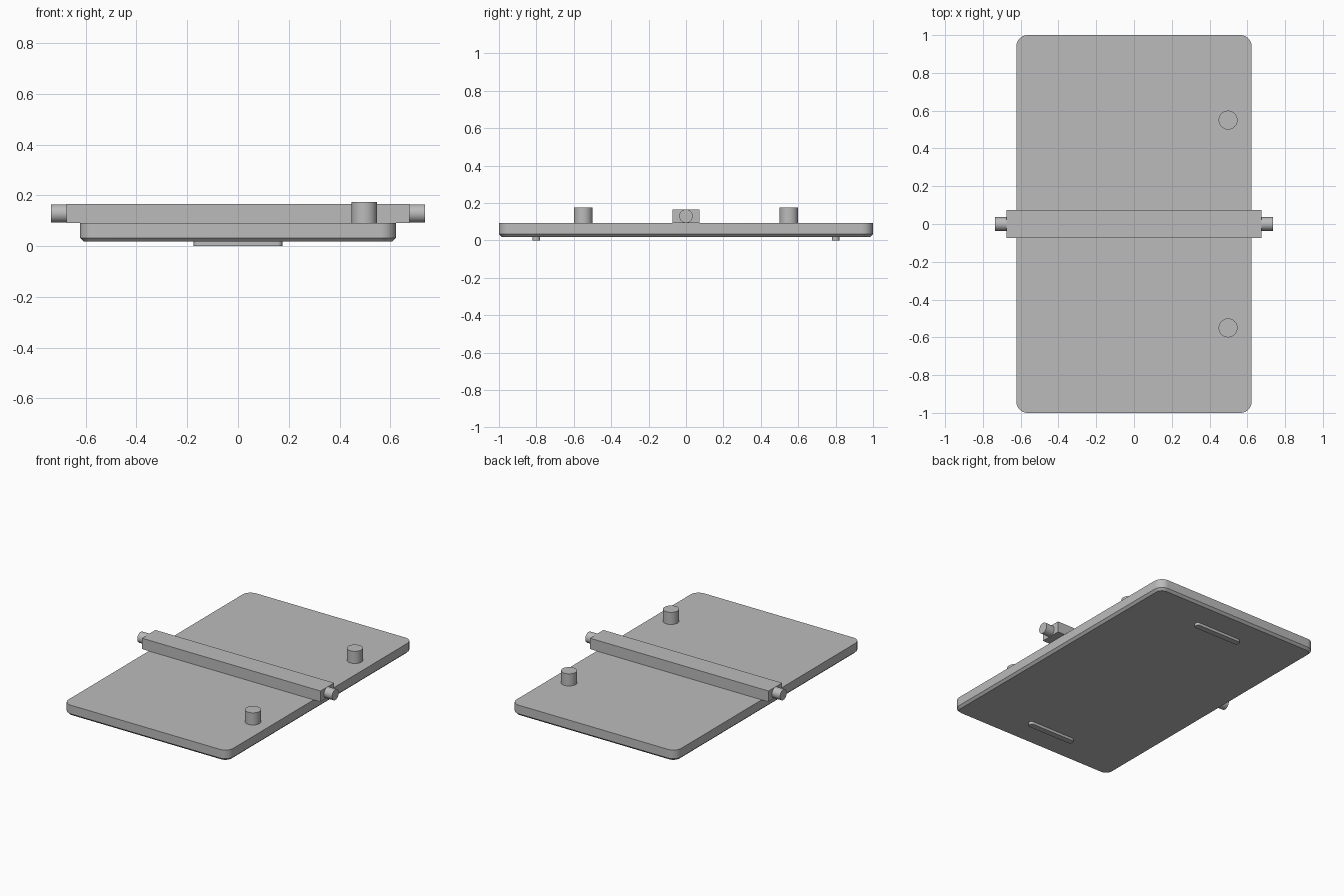
import bpy
import bmesh
from math import cos, sin, pi, radians
from mathutils import Matrix

cube = bpy.data.objects.get("Cube")
if cube:
    bpy.data.objects.remove(cube, do_unlink=True)

grey = bpy.data.materials.new("plain grey")
grey.use_nodes = True
COLOUR = (0.5, 0.5, 0.5, 1)
grey.diffuse_color = COLOUR
grey.node_tree.nodes["Principled BSDF"].inputs["Base Color"].default_value = COLOUR


def finish(name, bm):
    """Turn a bmesh into a smooth-by-angle object in the one colour."""
    bmesh.ops.recalc_face_normals(bm, faces=bm.faces)
    mesh = bpy.data.meshes.new(name)
    bm.to_mesh(mesh)
    bm.free()
    mesh.materials.append(grey)
    obj = bpy.data.objects.new(name, mesh)
    bpy.context.collection.objects.link(obj)
    bpy.ops.object.select_all(action="DESELECT")
    obj.select_set(True)
    bpy.context.view_layer.objects.active = obj
    bpy.ops.object.shade_smooth_by_angle(angle=radians(30))
    return obj


def rounded_slab(name, hx, hy, radius, levels, y=0, steps=10):
    """Rounded rectangle lofted through (height, inset) levels."""
    bm = bmesh.new()
    rings = []
    for z, inset in levels:
        r = radius - inset
        ring = []
        for quarter, (sx, sy) in enumerate([(1, 1), (-1, 1), (-1, -1), (1, -1)]):
            for i in range(steps + 1):
                a = (quarter + i / steps) * pi / 2
                ring.append(bm.verts.new((sx * (hx - radius) + r * cos(a),
                                          y + sy * (hy - radius) + r * sin(a), z)))
        rings.append(ring)
    for low, high in zip(rings, rings[1:]):
        for i in range(len(low)):
            j = (i + 1) % len(low)
            bm.faces.new((low[i], low[j], high[j], high[i]))
    bm.faces.new(rings[0])
    bm.faces.new(rings[-1])
    bmesh.ops.remove_doubles(bm, verts=bm.verts, dist=0.0001)
    return finish(name, bm)


def cylinder(name, radius, length, centre, along_x=False):
    bm = bmesh.new()
    turn = Matrix.Rotation(pi / 2 if along_x else 0, 4, "Y")
    bmesh.ops.create_cone(bm, cap_ends=True, segments=48, radius1=radius,
                          radius2=radius, depth=length,
                          matrix=Matrix.Translation(centre) @ turn)
    return finish(name, bm)


# Base plate with rounded corners and a chamfered underside
BOTTOM, TOP = 0.018, 0.092
rounded_slab("base_plate", 0.623, 1.0, 0.06,
             [(BOTTOM, 0.015), (BOTTOM + 0.015, 0), (TOP, 0)])

# Square cross bar
bar = bmesh.new()
bmesh.ops.create_cube(bar, size=1, matrix=Matrix.Translation((0, 0, 0.129))
                      @ Matrix.Diagonal((1.35, 0.146, 0.074, 1)))
finish("cross_bar", bar)

# Mirrored pins, pegs and underside ribs
for side, end in ((1, "left"), (-1, "right")):
    cylinder(f"{end}_pin", 0.036, 0.075, (side * 0.6985, 0, 0.129), along_x=True)
for side, end in ((-1, "front"), (1, "back")):
    cylinder(f"{end}_peg", 0.05, 0.083, (0.498, side * 0.55, 0.1335))
    rounded_slab(f"{end}_rib", 0.175, 0.02, 0.0199,
                 [(0, 0), (BOTTOM + 0.002, 0)], y=side * 0.8, steps=8)
